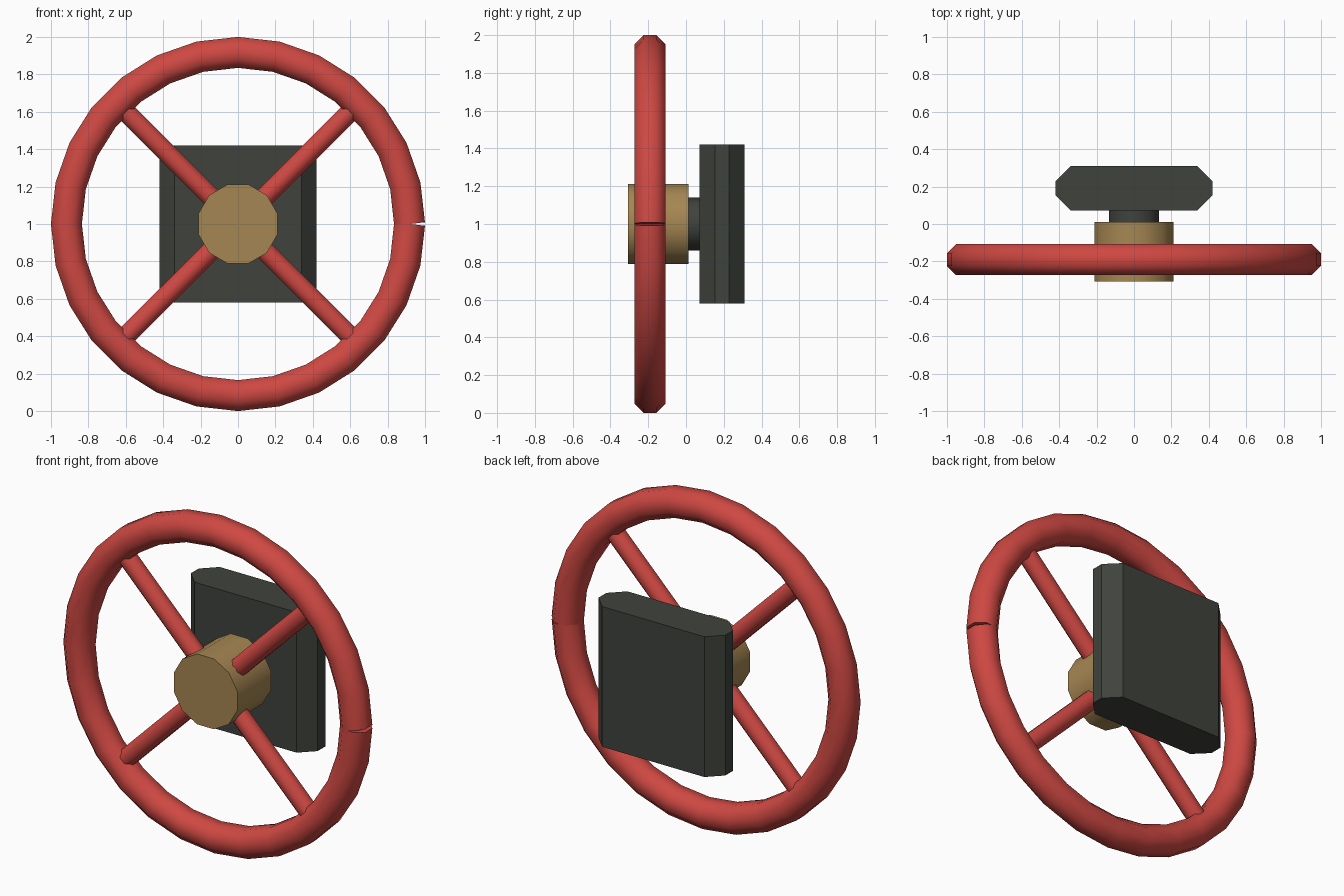
import bpy, bmesh
from math import pi, cos, sin, tau
from mathutils import Vector

if "Cube" in bpy.data.objects:
    bpy.data.objects.remove(bpy.data.objects["Cube"])

RIM_Y, MID_Z = -0.19, 1.0


def material(name, rgb):
    m = bpy.data.materials.new(name)
    m.diffuse_color = (*rgb, 1)
    m.use_nodes = True
    m.node_tree.nodes["Principled BSDF"].inputs["Base Color"].default_value = m.diffuse_color
    return m


red = material("red_paint", (0.62, 0.065, 0.055))
brass = material("brass", (0.38, 0.24, 0.085))
iron = material("dark_iron", (0.05, 0.055, 0.046))


def sweep(name, rings, mat, smooth=None):
    """Skin a list of equal-sized point rings and cap both ends."""
    bm = bmesh.new()
    vs = [[bm.verts.new(p) for p in r] for r in rings]
    n = len(vs[0])
    for a, b in zip(vs, vs[1:]):
        for i in range(n):
            j = (i + 1) % n
            bm.faces.new((a[i], a[j], b[j], b[i]))
    bm.faces.new(vs[0][::-1])
    bm.faces.new(vs[-1])
    bmesh.ops.recalc_face_normals(bm, faces=bm.faces)
    mesh = bpy.data.meshes.new(name)
    bm.to_mesh(mesh)
    bm.free()
    mesh.materials.append(mat)
    ob = bpy.data.objects.new(name, mesh)
    bpy.context.collection.objects.link(ob)
    if smooth:
        bpy.context.view_layer.objects.active = ob
        ob.select_set(True)
        bpy.ops.object.shade_smooth_by_angle(angle=smooth)
        ob.select_set(False)
    return ob


def ring(centre, u, v, radius, sides, turn=0.5):
    return [centre + radius * (cos(tau * (i + turn) / sides) * u
                               + sin(tau * (i + turn) / sides) * v)
            for i in range(sides)]


X, Y, Z = Vector((1, 0, 0)), Vector((0, 1, 0)), Vector((0, 0, 1))


def radial(a):
    return Vector((cos(a), 0, sin(a)))


# Rim: octagonal tube, left open at the right with a small wedge gap
SEG = 28
rings = []
for k in range(SEG + 1):
    a = tau * k / SEG
    tilt = pi / SEG if k == 0 else -pi / SEG if k == SEG else 0
    centre = Vector((0, RIM_Y, MID_Z)) + 0.917 * radial(a)
    rings.append(ring(centre, radial(a + tilt), Y, 0.0895, 8))
sweep("wheel_rim", rings, red, pi / 3)

# Four diagonal spokes
for k in range(4):
    d = radial(pi / 4 + k * pi / 2)
    side = d.cross(Y)
    base = Vector((0, RIM_Y, MID_Z))
    sweep(f"spoke_{k + 1}", [ring(base + d * r, side, Y, 0.056, 8)
                             for r in (0.1, 0.88)], red, pi / 3)


def drum(name, y0, y1, radius, sides, turn, mat):
    sweep(name, [ring(Vector((0, y, MID_Z)), X, Z, radius, sides, turn)
                 for y in (y0, y1)], mat, pi / 3)


# Hub and the shaft behind it
drum("hub", -0.307, 0.012, 0.218, 12, 0.5, brass)
drum("shaft", -0.02, 0.1, 0.14, 10, 0.5, iron)

# Mounting block: chamfered plan extruded upward
w, c, y0, y1 = 0.42, 0.082, 0.072, 0.31
plan = [(w - c, y0), (w, y0 + c), (w, y1 - c), (w - c, y1)]
plan += [(-x, y) for x, y in reversed(plan)]
sweep("mounting_block", [[Vector((x, y, z)) for x, y in plan]
                         for z in (0.58, 1.42)], iron)
